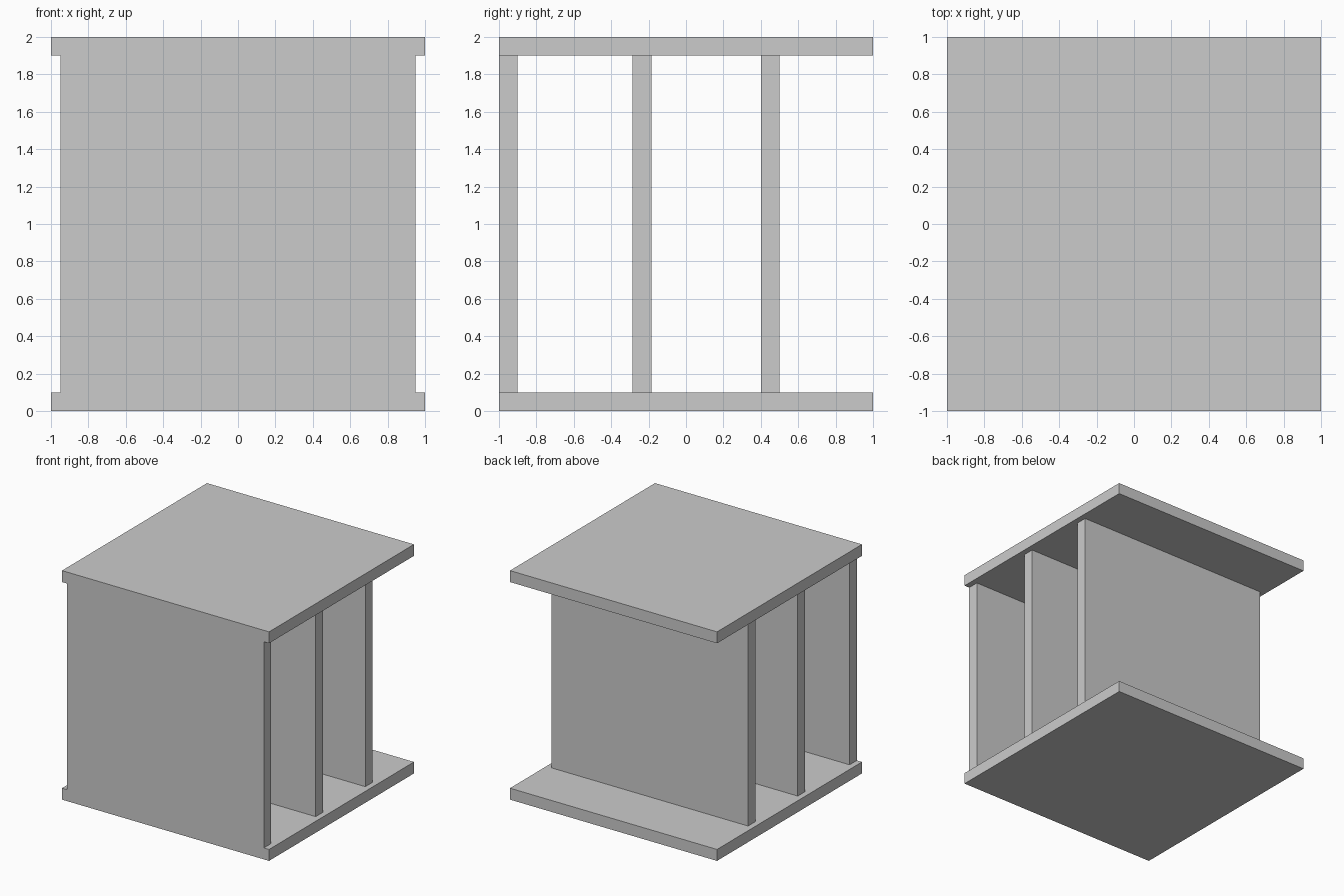
import bpy

if "Cube" in bpy.data.objects:
    bpy.data.objects.remove(bpy.data.objects["Cube"])


def box(name, size, center):
    bpy.ops.mesh.primitive_cube_add(size=1, location=center)
    obj = bpy.context.object
    obj.name = name
    obj.scale = size
    bpy.ops.object.transform_apply(location=False, rotation=False, scale=True)
    return obj


T = 0.1  # board thickness

# Top and bottom boards
box("bottom_board", (2, 2, T), (0, 0, T / 2))
box("top_board", (2, 2, T), (0, 0, 2 - T / 2))

# Upright panels between the boards, slightly inset at both ends
for name, y in (("front_panel", -0.95), ("middle_panel", -0.235), ("back_panel", 0.45)):
    box(name, (1.9, T, 2 - 2 * T), (0, y, 1))
